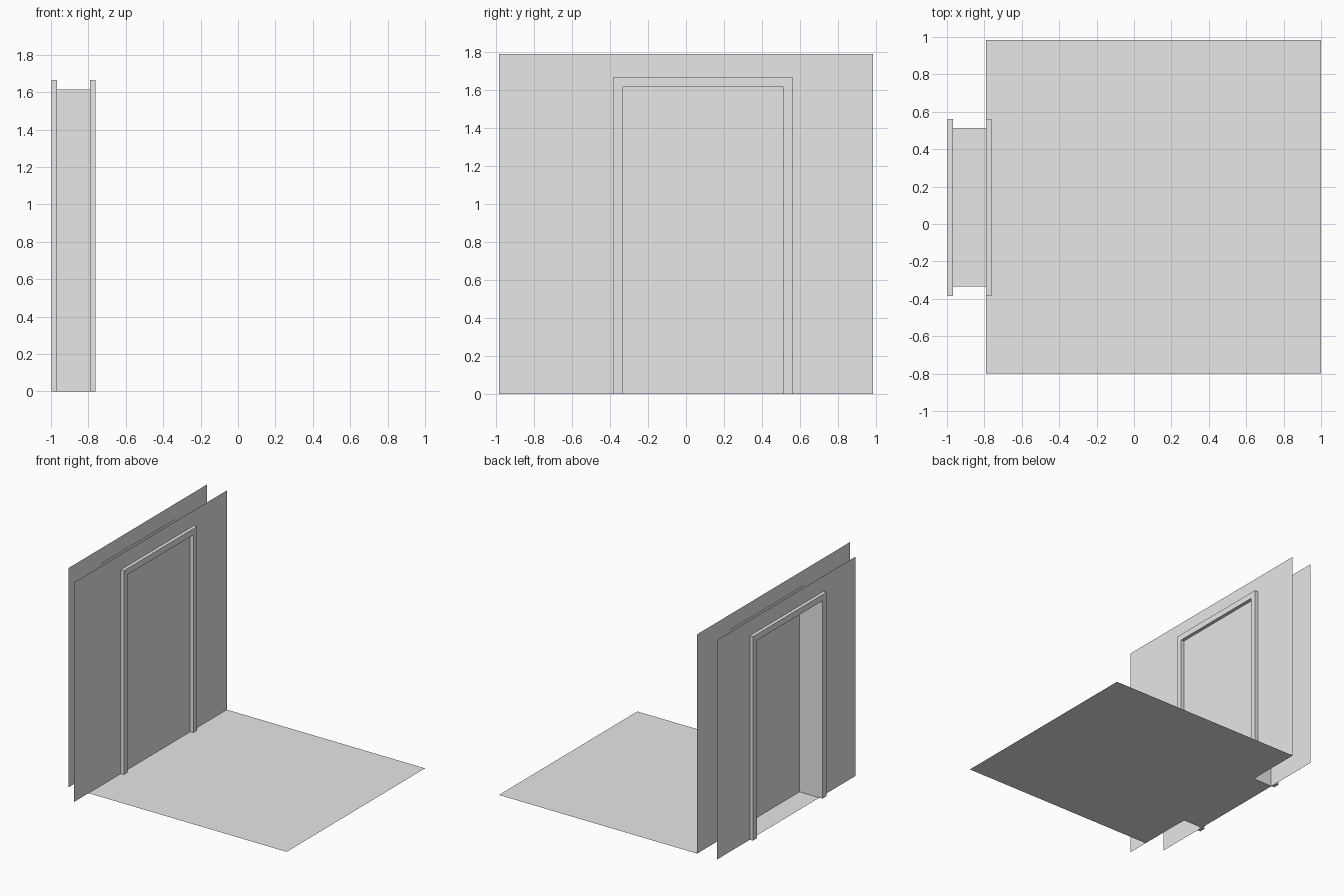
import bpy
import bmesh

# Shared dimensions
OUTER_X, INNER_X = -0.97, -0.79          # the two wall skins
Y0, Y1, BACK_Y = -0.335, 0.512, 0.985    # door opening and far edge
FLOOR_Y, WALL_Y = -0.80, -0.985
DOOR_H, WALL_H = 1.615, 1.79
TRIM_W, TRIM_D = 0.05, 0.028

cube = bpy.data.objects.get("Cube")
if cube:
    bpy.data.objects.remove(cube, do_unlink=True)

grey = bpy.data.materials.new("plain light grey")
grey.use_nodes = True
grey.diffuse_color = (0.8, 0.8, 0.8, 1)
grey.node_tree.nodes["Principled BSDF"].inputs["Base Color"].default_value = (0.8, 0.8, 0.8, 1)


def finish(name, bm):
    mesh = bpy.data.meshes.new(name)
    bm.to_mesh(mesh)
    bm.free()
    mesh.materials.append(grey)
    obj = bpy.data.objects.new(name, mesh)
    bpy.context.collection.objects.link(obj)
    return obj


def sheet(name, points, facing, depth=0):
    """Flat polygon turned towards a direction, optionally extruded into a solid."""
    bm = bmesh.new()
    face = bm.faces.new([bm.verts.new(p) for p in points])
    face.normal_update()
    if face.normal.dot(facing) < 0:
        face.normal_flip()
    if depth:
        ext = bmesh.ops.extrude_face_region(bm, geom=[face], use_keep_orig=True)
        verts = [g for g in ext["geom"] if isinstance(g, bmesh.types.BMVert)]
        bmesh.ops.translate(bm, verts=verts, vec=[depth * f for f in facing])
        bmesh.ops.recalc_face_normals(bm, faces=bm.faces)
    return finish(name, bm)


def arch(x, left, right, top):
    """Outline around the door opening, open at the floor."""
    yz = [(left, 0), (left, top), (right, top), (right, 0),
          (Y1, 0), (Y1, DOOR_H), (Y0, DOOR_H), (Y0, 0)]
    return [(x, y, z) for y, z in yz]


def floor_rect(x0, x1, y0, y1):
    return [(x0, y0, 0), (x1, y0, 0), (x1, y1, 0), (x0, y1, 0)]


# Walls and raised door trim on both sides
for side, x, sign, start in (("room", INNER_X, 1, WALL_Y), ("outer", OUTER_X, -1, FLOOR_Y)):
    sheet(side + "_wall", arch(x, start, BACK_Y, WALL_H), (sign, 0, 0))
    sheet(side + "_door_trim",
          arch(x - sign * 0.002, Y0 - TRIM_W, Y1 + TRIM_W, DOOR_H + TRIM_W),
          (sign, 0, 0), TRIM_D + 0.002)

# Door panel closing the opening on the room side
sheet("door_panel", [(INNER_X, Y0, 0), (INNER_X, Y1, 0),
                     (INNER_X, Y1, DOOR_H), (INNER_X, Y0, DOOR_H)], (1, 0, 0))

# Jambs and head lining between the walls
for name, y, sign in (("front_jamb", Y0, 1), ("back_jamb", Y1, -1)):
    sheet(name, [(OUTER_X, y, 0), (INNER_X, y, 0),
                 (INNER_X, y, DOOR_H), (OUTER_X, y, DOOR_H)], (0, sign, 0))
sheet("head_lining", [(x, y, DOOR_H) for x, y, z in floor_rect(OUTER_X, INNER_X, Y0, Y1)], (0, 0, -1))

# Floor and threshold
sheet("floor", floor_rect(INNER_X, 1.0, FLOOR_Y, BACK_Y), (0, 0, 1))
sheet("threshold", floor_rect(OUTER_X, INNER_X, Y0, Y1), (0, 0, 1))
